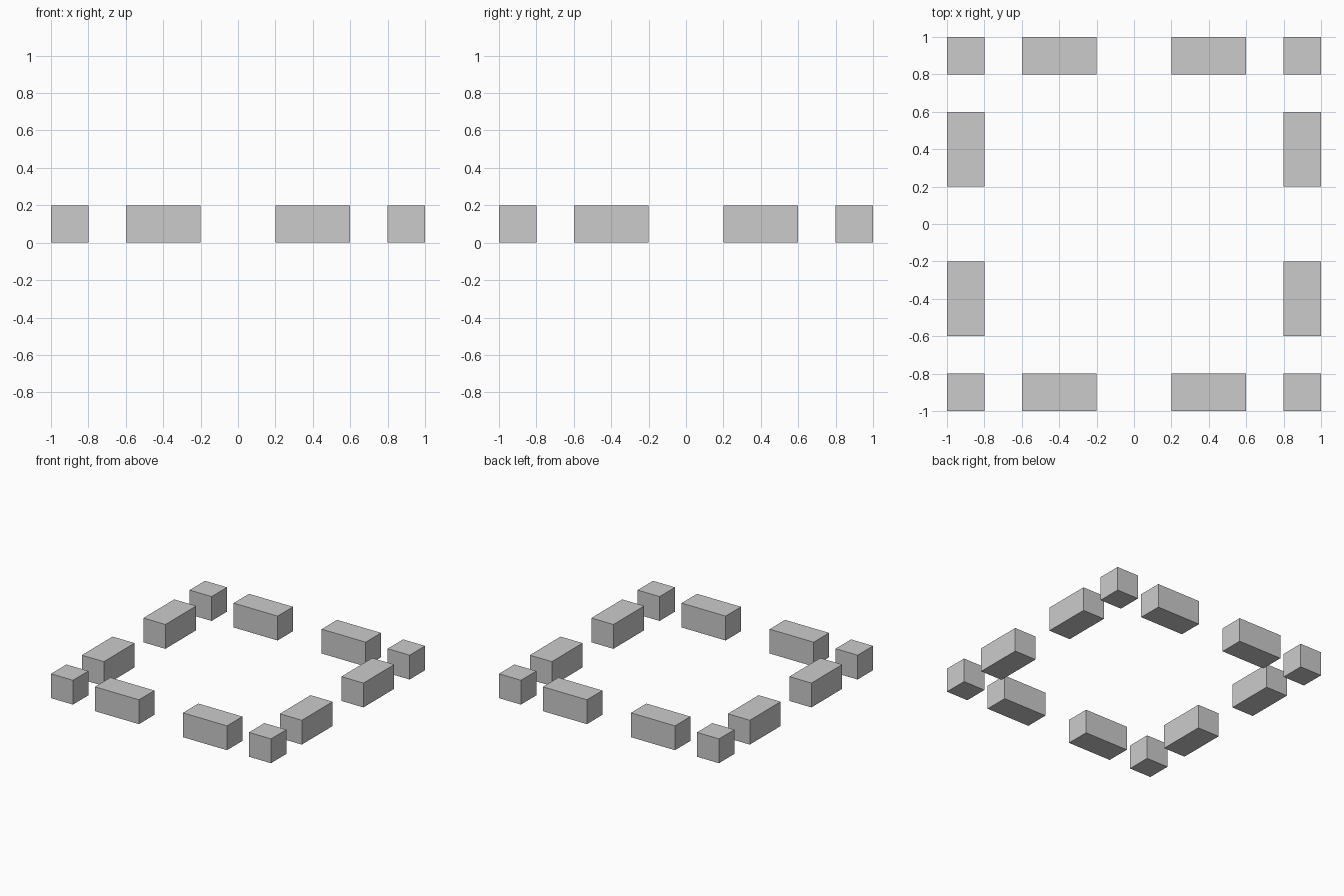
import bpy

if "Cube" in bpy.data.objects:
    bpy.data.objects.remove(bpy.data.objects["Cube"])


def block(name, x, y, sx, sy, h=0.2):
    """Box standing on the ground, centred on x, y."""
    bpy.ops.mesh.primitive_cube_add(size=1, location=(x, y, h / 2))
    ob = bpy.context.object
    ob.name = name
    ob.scale = (sx, sy, h)
    bpy.ops.object.transform_apply(location=False, rotation=False, scale=True)
    return ob


# Square ring of battlement blocks
for sx, side in ((-1, "left"), (1, "right")):
    for sy, end in ((-1, "front"), (1, "back")):
        # Corner cube
        block(f"corner_block_{end}_{side}", 0.9 * sx, 0.9 * sy, 0.2, 0.2)
        # Long block on the front or back edge
        block(f"{end}_edge_block_{side}", 0.4 * sx, 0.9 * sy, 0.4, 0.2)
        # Long block on the left or right edge
        block(f"{side}_edge_block_{end}", 0.9 * sx, 0.4 * sy, 0.2, 0.4)
